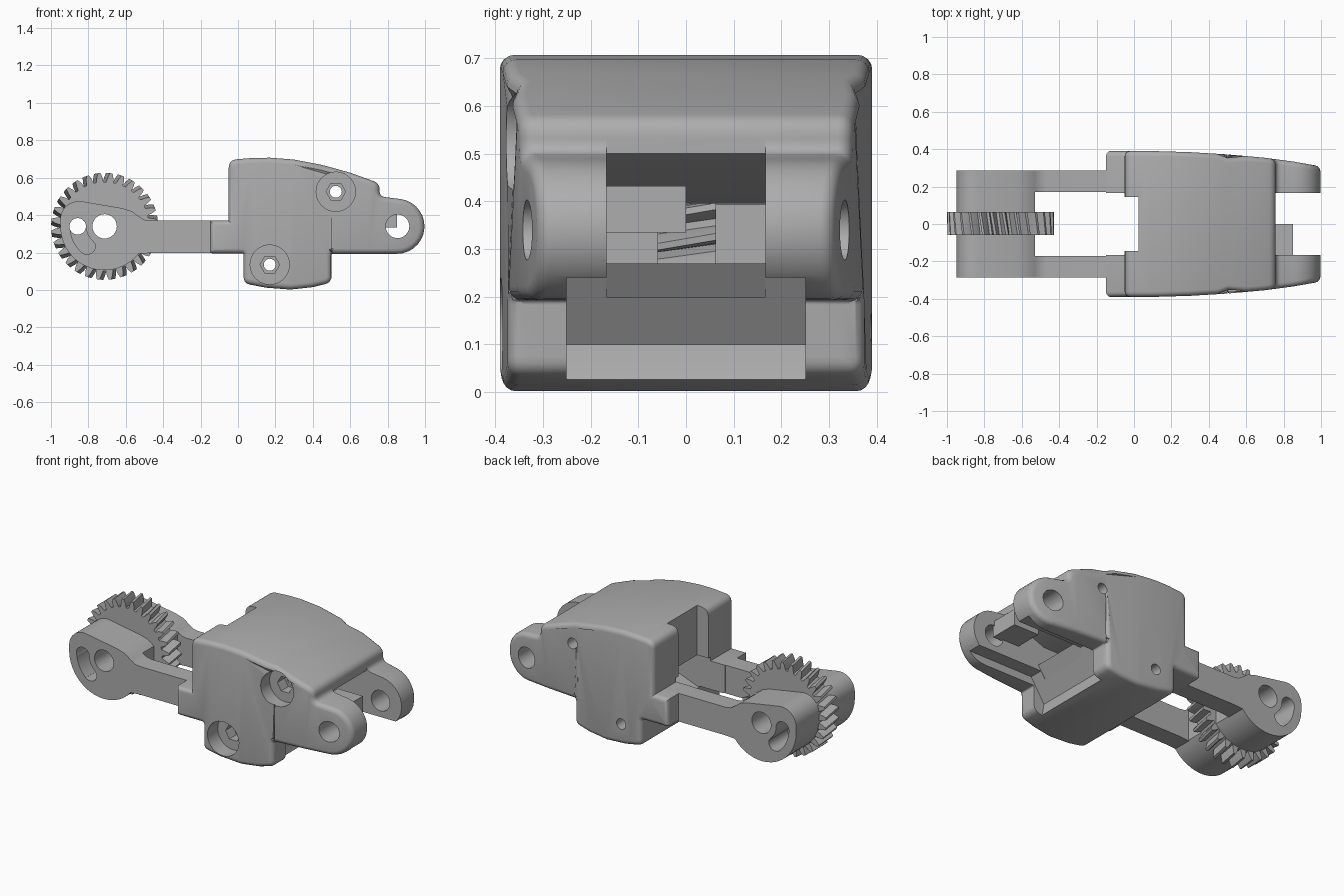
import bpy, bmesh
from math import pi, sin, cos, radians
from mathutils import Vector

if "Cube" in bpy.data.objects:
    bpy.data.objects.remove(bpy.data.objects["Cube"])

grey = bpy.data.materials.new("plain grey")
grey.use_nodes = True
COLOUR = (0.42, 0.42, 0.42, 1)
grey.diffuse_color = COLOUR
grey.node_tree.nodes["Principled BSDF"].inputs["Base Color"].default_value = COLOUR


def make(name, bm):
    bmesh.ops.recalc_face_normals(bm, faces=bm.faces[:])
    mesh = bpy.data.meshes.new(name)
    bm.to_mesh(mesh)
    bm.free()
    mesh.materials.append(grey)
    obj = bpy.data.objects.new(name, mesh)
    bpy.context.collection.objects.link(obj)
    return obj


def arc(cx, cz, r, a0, a1, n):
    angles = [radians(a0 + (a1 - a0) * i / n) for i in range(n + 1)]
    return [(cx + r * cos(a), cz + r * sin(a)) for a in angles]


def rounded(points, steps=5):
    """Outline of (x, z) or (x, z, corner size) points."""
    out = []
    for i, p in enumerate(points):
        if len(p) == 2:
            out.append(p)
            continue
        c = Vector(p[:2])
        a = c + (Vector(points[i - 1][:2]) - c).normalized() * p[2]
        b = c + (Vector(points[(i + 1) % len(points)][:2]) - c).normalized() * p[2]
        for k in range(steps + 1):
            t = k / steps
            out.append(tuple(a * (1 - t) ** 2 + c * 2 * t * (1 - t) + b * t * t))
    return out


def prism_mesh(points, y0, y1):
    bm = bmesh.new()
    face = bm.faces.new([bm.verts.new((x, y0, z)) for x, z in points])
    new = bmesh.ops.extrude_face_region(bm, geom=[face])["geom"]
    for v in new:
        if isinstance(v, bmesh.types.BMVert):
            v.co.y = y1
    bmesh.ops.recalc_face_normals(bm, faces=bm.faces[:])
    return bm


def prism(name, points, y0, y1):
    return make(name, prism_mesh(points, y0, y1))


def disc(cx, cz, r, n=32):
    return arc(cx, cz, r, 0, 360, n)[:-1]


def cut(obj, points, y0, y1):
    """Remove a prism from the object."""
    tool = prism("cutter", points, y0, y1)
    tool.hide_render = True
    mod = obj.modifiers.new("cut", "BOOLEAN")
    mod.operation = "DIFFERENCE"
    mod.solver = "EXACT"
    mod.object = tool
    bpy.context.view_layer.objects.active = obj
    bpy.ops.object.modifier_apply(modifier=mod.name)
    bpy.data.objects.remove(tool)


# Body: side outline with softened rims
WIDE = 0.39
outline = rounded(
    [(-0.15, 0.37), (-0.05, 0.37), (-0.05, 0.695, 0.045), (0.07, 0.705), (0.17, 0.707),
     (0.3, 0.697), (0.45, 0.668), (0.6, 0.627), (0.757, 0.57, 0.035), (0.757, 0.5, 0.03)]
    + arc(0.85, 0.34, 0.147, 82, -90, 14)
    + [(0.5, 0.193, 0.01), (0.5, 0.04, 0.035), (0.4, 0.015), (0.28, 0.002), (0.15, 0.012),
       (0.03, 0.035, 0.035), (0.03, 0.195, 0.01), (-0.15, 0.195, 0.02)])
bm = prism_mesh(outline, -WIDE, WIDE)
rims = [e for e in bm.edges if abs(e.verts[0].co.y - e.verts[1].co.y) < 0.01]
bmesh.ops.bevel(bm, geom=rims, offset=0.028, offset_type="OFFSET", segments=4,
                profile=0.5, affect="EDGES", clamp_overlap=False)
# Taper the sides toward the hinge end
stations = [(0.1, 0), (0.3, 0.006), (0.5, 0.018), (0.7, 0.036), (0.85, 0.056), (1.0, 0.082)]
for x, _ in stations[:-1]:
    bmesh.ops.bisect_plane(bm, geom=bm.verts[:] + bm.edges[:] + bm.faces[:],
                           plane_co=(x, 0, 0), plane_no=(1, 0, 0))
for v in bm.verts:
    for (xa, da), (xb, db) in zip(stations, stations[1:]):
        if xa <= v.co.x <= xb:
            shift = da + (db - da) * (v.co.x - xa) / (xb - xa)
            v.co.y -= shift if v.co.y > 0 else -shift
body = make("body", bm)

# Tunnel between the lugs and through the body
cut(body, [(1.1, 0.1), (1.1, 0.8), (0.757, 0.8), (0.757, 0.5), (0.5, 0.395), (-0.2, 0.395),
           (-0.2, 0.18), (0.01, 0.18), (0.25, 0.27), (0.54, 0.27), (0.49, 0.2)], -0.167, 0.167)
# Rear notch
cut(body, [(-0.3, -0.1), (0.025, -0.1), (0.025, 0.9), (-0.3, 0.9)], -0.145, 0.145)
# Recess under the hinge
cut(body, [(0.47, -0.05), (0.44, 0.04), (0.43, 0.1), (0.52, 0.24), (1.1, 0.24), (1.1, -0.05)],
    -0.25, 0.25)
# Hinge holes and stepped screw holes
cut(body, disc(0.853, 0.34, 0.063), -0.6, 0.6)
for x, z in ((0.523, 0.525), (0.17, 0.135)):
    cut(body, disc(x, z, 0.032, 24), -0.6, 0.6)
    cut(body, disc(x, z, 0.105, 40), -0.6, -0.29)
    cut(body, disc(x, z, 0.052, 6), -0.6, -0.22)

# Stop block between the lugs
prism("stop_block", [(0.68, 0.335), (0.85, 0.335), (0.85, 0.432), (0.68, 0.432)], -0.18, 0)

# Arms with thick rounded heads
PIVOT = (-0.713, 0.34)
head = (arc(-0.85, 0.375, 0.1, 180, 82, 10) + [(-0.62, 0.437), (-0.57, 0.422), (-0.53, 0.393)]
        + arc(-0.715, 0.34, 0.235, -38, -175, 20))
strip = [(-0.54, 0.4), (-0.53, 0.393), (-0.505, 0.376), (-0.47, 0.37), (0.1, 0.37),
         (0.1, 0.197), (-0.47, 0.197), (-0.5, 0.195), (-0.53, 0.193), (-0.54, 0.19)]
slot = (arc(*PIVOT, 0.185, 180, 228, 8) + arc(-0.807, 0.235, 0.045, 228, 370, 6)
        + arc(*PIVOT, 0.1, 228, 180, 8) + arc(-0.855, 0.34, 0.043, 0, 180, 8)[1:-1])
for side, label in ((1, "left"), (-1, "right")):
    prism(label + "_arm", strip, side * 0.17, side * 0.285)
    knuckle = prism(label + "_arm_head", head, side * 0.055, side * 0.285)
    cut(knuckle, disc(*PIVOT, 0.065), -0.6, 0.6)
    cut(knuckle, disc(-0.857, 0.34, 0.044), -0.6, 0.6)
    cut(knuckle, slot, side * 0.1, side * 0.4)

# Gear with slanted teeth
TEETH, LAYERS = 28, 4
bm = bmesh.new()
rings = []
for k in range(LAYERS + 1):
    y = -0.06 + 0.123 * k / LAYERS
    ring = []
    for i in range(TEETH):
        for part, r in ((0, 0.238), (0.28, 0.238), (0.36, 0.262), (0.5, 0.286),
                        (0.72, 0.286), (0.88, 0.262)):
            a = 2 * pi * (i + part) / TEETH + y * 0.6
            ring.append(bm.verts.new((PIVOT[0] + r * cos(a), y, PIVOT[1] + r * sin(a))))
    rings.append(ring)
for low, high in zip(rings, rings[1:]):
    for i in range(len(low)):
        j = (i + 1) % len(low)
        bm.faces.new((low[i], low[j], high[j], high[i]))
bm.faces.new(rings[0])
bm.faces.new(rings[-1])
gear = make("gear", bm)
for x, r in ((PIVOT[0], 0.065), (-0.857, 0.044)):
    cut(gear, disc(x, 0.34, r), -0.6, 0.6)

# Smooth curves, sharp corners
for obj in bpy.context.view_layer.objects:
    obj.select_set(obj.type == "MESH")
bpy.context.view_layer.objects.active = body
bpy.ops.object.shade_smooth_by_angle(angle=radians(28))
